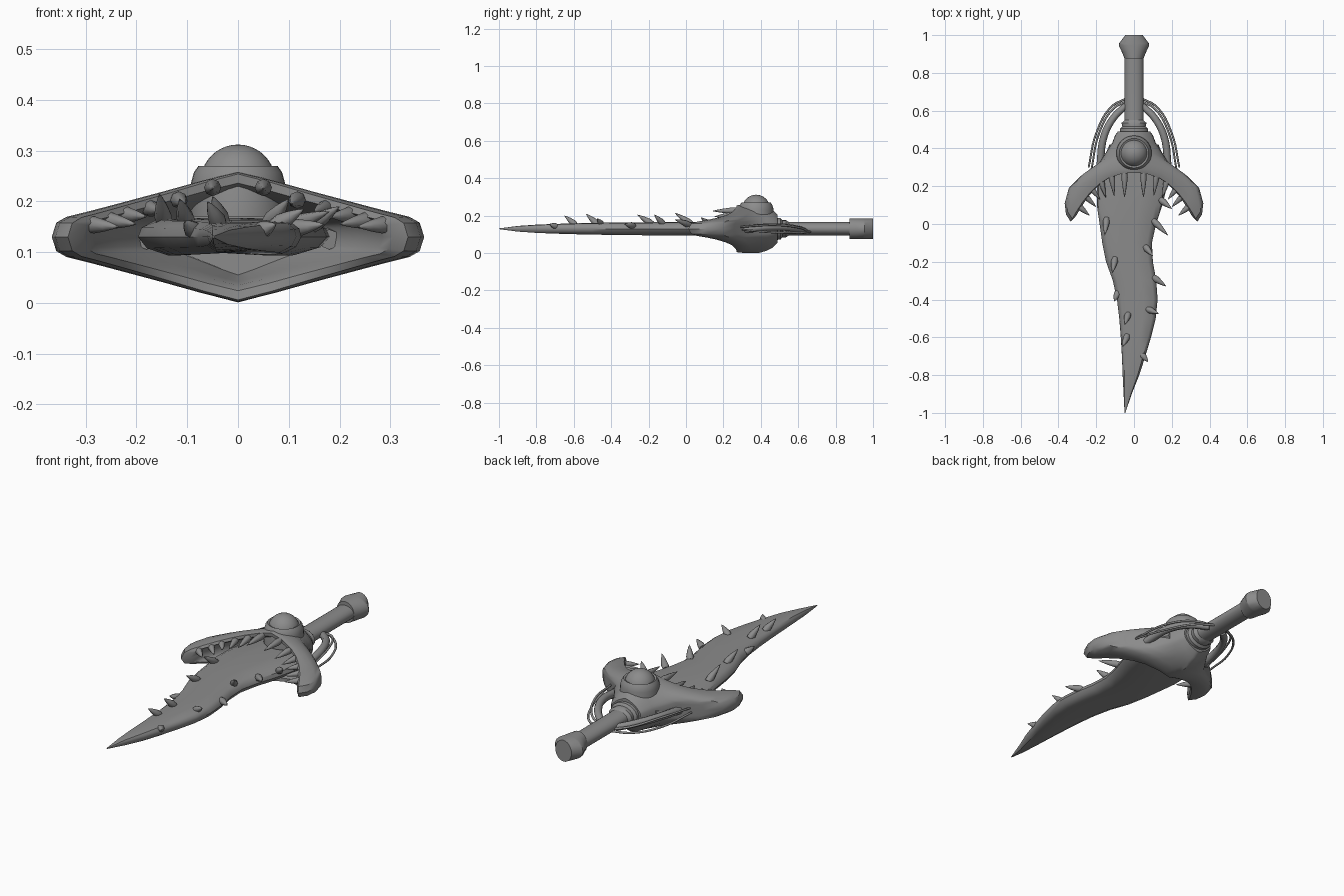
import bpy, bmesh, math
from mathutils import Vector

grey = bpy.data.materials.new("dull_grey")
grey.diffuse_color = (0.26, 0.26, 0.26, 1)
ZC = 0.13  # height of the long axis


def finish(ob, angle=35):
    ob.data.materials.append(grey)
    bpy.ops.object.select_all(action='DESELECT')
    ob.select_set(True)
    bpy.context.view_layer.objects.active = ob
    bpy.ops.object.shade_smooth_by_angle(angle=math.radians(angle))
    return ob


def loft(name, rings, angle=35):
    """Skin a list of closed rings and cap both ends."""
    bm = bmesh.new()
    rows = [[bm.verts.new(p) for p in r] for r in rings]
    n = len(rows[0])
    for a, b in zip(rows, rows[1:]):
        for i in range(n):
            j = (i + 1) % n
            bm.faces.new((a[i], a[j], b[j], b[i]))
    bm.faces.new(rows[0])
    bm.faces.new(rows[-1])
    bmesh.ops.recalc_face_normals(bm, faces=bm.faces)
    me = bpy.data.meshes.new(name)
    bm.to_mesh(me)
    bm.free()
    ob = bpy.data.objects.new(name, me)
    bpy.context.collection.objects.link(ob)
    return finish(ob, angle)


def ellipse(y, rx, rz, n=24):
    return [(rx * math.cos(2 * math.pi * i / n), y, ZC + rz * math.sin(2 * math.pi * i / n))
            for i in range(n)]


def spike(name, base, tip, r):
    """Slightly bulging pointed cone between two points."""
    base, tip = Vector(base), Vector(tip)
    d = tip - base
    q = d.to_track_quat('Z', 'Y')
    rings = []
    for t, k in ((0, 0.85), (0.25, 1), (0.6, 0.65), (0.85, 0.3), (1, 0.03)):
        rings.append([base + d * t + q @ Vector((r * k * math.cos(i * math.pi / 4),
                      r * k * math.sin(i * math.pi / 4), 0)) for i in range(8)])
    return loft(name, rings, 50)


def tube(name, pts, r0, r1):
    cu = bpy.data.curves.new(name, 'CURVE')
    cu.dimensions = '3D'
    cu.bevel_depth = 1
    cu.bevel_resolution = 2
    cu.use_fill_caps = True
    cu.resolution_u = 6
    sp = cu.splines.new('BEZIER')
    sp.bezier_points.add(len(pts) - 1)
    for i, (bp, p) in enumerate(zip(sp.bezier_points, pts)):
        bp.co = p
        bp.handle_left_type = bp.handle_right_type = 'AUTO'
        bp.radius = r0 + (r1 - r0) * i / (len(pts) - 1)
    ob = bpy.data.objects.new(name, cu)
    bpy.context.collection.objects.link(ob)
    bpy.ops.object.select_all(action='DESELECT')
    ob.select_set(True)
    bpy.context.view_layer.objects.active = ob
    bpy.ops.object.convert(target='MESH')
    return finish(bpy.context.object, 60)


# Guard: open jaw, a pointed lens outline swept from the collar to the lips and into the throat
quarter = [(0, 1), (0.1, 0.93), (0.2, 0.86), (0.4, 0.7), (0.55, 0.585), (0.7, 0.47),
           (0.82, 0.38), (0.92, 0.31), (0.975, 0.22), (1, 0)]
lens = quarter + [(u, -v) for u, v in quarter[-2::-1]]
lens += [(-u, v) for u, v in lens[-2:0:-1]]
# half width, half height, y at the middle, y at the tips
jaw = [(0.085, 0.075, 0.49, 0.49), (0.1, 0.1, 0.465, 0.47), (0.115, 0.118, 0.43, 0.43),
       (0.19, 0.129, 0.39, 0.315), (0.28, 0.129, 0.35, 0.255), (0.345, 0.129, 0.32, 0.19),
       (0.367, 0.128, 0.295, 0.11), (0.36, 0.127, 0.28, 0.05), (0.335, 0.124, 0.27, 0.012),
       (0.305, 0.106, 0.272, 0.045), (0.285, 0.095, 0.29, 0.12), (0.24, 0.088, 0.33, 0.23),
       (0.15, 0.075, 0.40, 0.37)]


def jaw_ring(w, h, yc, ye):
    out = []
    for u, v in lens:
        if yc > 0.42:  # rounder near the collar
            a = math.atan2(v, u)
            u, v = 0.6 * math.cos(a) + 0.4 * u, 0.6 * math.sin(a) + 0.4 * v
        out.append((w * u, yc + (ye - yc) * abs(u) ** 2.5, ZC + h * v))
    return out


loft("jaw_guard", [jaw_ring(*r) for r in jaw], 40)

# Blade: wavy tapering tongue with bevelled edges: y, left x, right x, half thickness
stations = [(0.42, -0.13, 0.13, 0.03), (0.3, -0.18, 0.18, 0.034), (0.2, -0.195, 0.175, 0.036),
            (0.1, -0.197, 0.15, 0.037), (0, -0.182, 0.117, 0.037), (-0.1, -0.168, 0.095, 0.036),
            (-0.2, -0.148, 0.1, 0.035), (-0.3, -0.112, 0.118, 0.034), (-0.4, -0.09, 0.125, 0.033),
            (-0.5, -0.078, 0.115, 0.031), (-0.6, -0.07, 0.09, 0.029), (-0.7, -0.064, 0.06, 0.026),
            (-0.8, -0.06, 0.028, 0.022), (-0.9, -0.055, -0.012, 0.015), (-1, -0.05, -0.046, 0.002)]
section = [(-1, 0), (-0.96, 0.5), (-0.8, 0.9), (-0.3, 1), (0.3, 1), (0.8, 0.9), (0.96, 0.5),
           (1, 0), (0.9, -0.6), (0.65, -1), (0, -0.85), (-0.65, -1), (-0.9, -0.6)]
loft("blade", [[((l + r) / 2 + (r - l) / 2 * u, y, ZC + h * v) for u, v in section]
               for y, l, r, h in stations], 40)

# Handle, collar and faceted pommel
loft("handle", [ellipse(0.45, 0.055, 0.04), ellipse(0.56, 0.05, 0.036),
                ellipse(0.9, 0.05, 0.036)])
loft("collar", [ellipse(0.47, 0.075, 0.06), ellipse(0.505, 0.075, 0.058),
                ellipse(0.515, 0.062, 0.046), ellipse(0.535, 0.066, 0.046),
                ellipse(0.55, 0.05, 0.036)])
loft("pommel", [ellipse(0.875, 0.05, 0.055), ellipse(0.91, 0.064, 0.056),
                ellipse(0.945, 0.08, 0.056), ellipse(0.955, 0.08, 0.056),
                ellipse(1.0, 0.046, 0.055)], 25)


# Eye dome and its socket, turned around a vertical axis
def turned(name, profile, y, n=32):
    return loft(name, [[(r * math.cos(2 * math.pi * i / n), y + r * math.sin(2 * math.pi * i / n), z)
                        for i in range(n)] for r, z in profile])


turned("eye_socket", [(0.095, 0.17), (0.093, 0.235), (0.087, 0.257), (0.078, 0.27),
                      (0.07, 0.265)], 0.375)
turned("eye", [(0.074 * math.cos(a * math.pi / 20), 0.238 + 0.074 * math.sin(a * math.pi / 20))
               for a in range(10)] + [(0.001, 0.312)], 0.375)

# Teeth along the upper lip and the jaw corners
teeth = [((0.05, 0.28, 0.228), (0.05, 0.14, 0.225)), ((0.12, 0.27, 0.205), (0.105, 0.15, 0.195)),
         ((0.18, 0.25, 0.188), (0.15, 0.14, 0.18)), ((0.235, 0.2, 0.175), (0.18, 0.13, 0.17)),
         ((0.27, 0.16, 0.165), (0.2, 0.09, 0.155)), ((0.3, 0.1, 0.155), (0.235, 0.045, 0.15))]
for side in (-1, 1):
    for b, t in teeth:
        spike("tooth", (side * b[0], b[1], b[2]), (side * t[0], t[1], t[2]), 0.017)

# Thorns on the blade: base x, y, z then tip
thorns = [((0.1, 0.02, 0.15), (0.18, -0.06, 0.18)), ((0.06, -0.12, 0.155), (0.1, -0.17, 0.205)),
          ((0.1, -0.28, 0.145), (0.17, -0.33, 0.155)), ((0.07, -0.45, 0.15), (0.13, -0.475, 0.185)),
          ((0.04, -0.69, 0.14), (0.075, -0.73, 0.155)), ((0.14, 0.13, 0.15), (0.2, 0.08, 0.19)),
          ((-0.145, 0.03, 0.155), (-0.155, -0.06, 0.215)), ((-0.1, -0.18, 0.155), (-0.115, -0.26, 0.205)),
          ((-0.085, -0.36, 0.14), (-0.105, -0.41, 0.16)), ((-0.03, -0.475, 0.155), (-0.05, -0.535, 0.21)),
          ((-0.035, -0.59, 0.15), (-0.06, -0.65, 0.2))]
for b, t in thorns:
    spike("thorn", b, t, 0.018)

# Feelers curling from the handle along both cheeks
for s in (-1, 1):
    tube("thick_feeler", [(s * 0.04, 0.63, 0.12), (s * 0.11, 0.56, 0.135), (s * 0.16, 0.46, 0.14),
                          (s * 0.18, 0.3, 0.125)], 0.018, 0.02)
    tube("thin_feeler_outer", [(s * 0.04, 0.665, 0.115), (s * 0.12, 0.62, 0.11),
                               (s * 0.2, 0.48, 0.11), (s * 0.24, 0.3, 0.125)], 0.006, 0.005)
    tube("thin_feeler_inner", [(s * 0.04, 0.65, 0.12), (s * 0.11, 0.61, 0.135),
                               (s * 0.185, 0.48, 0.15), (s * 0.225, 0.29, 0.14)], 0.006, 0.005)
